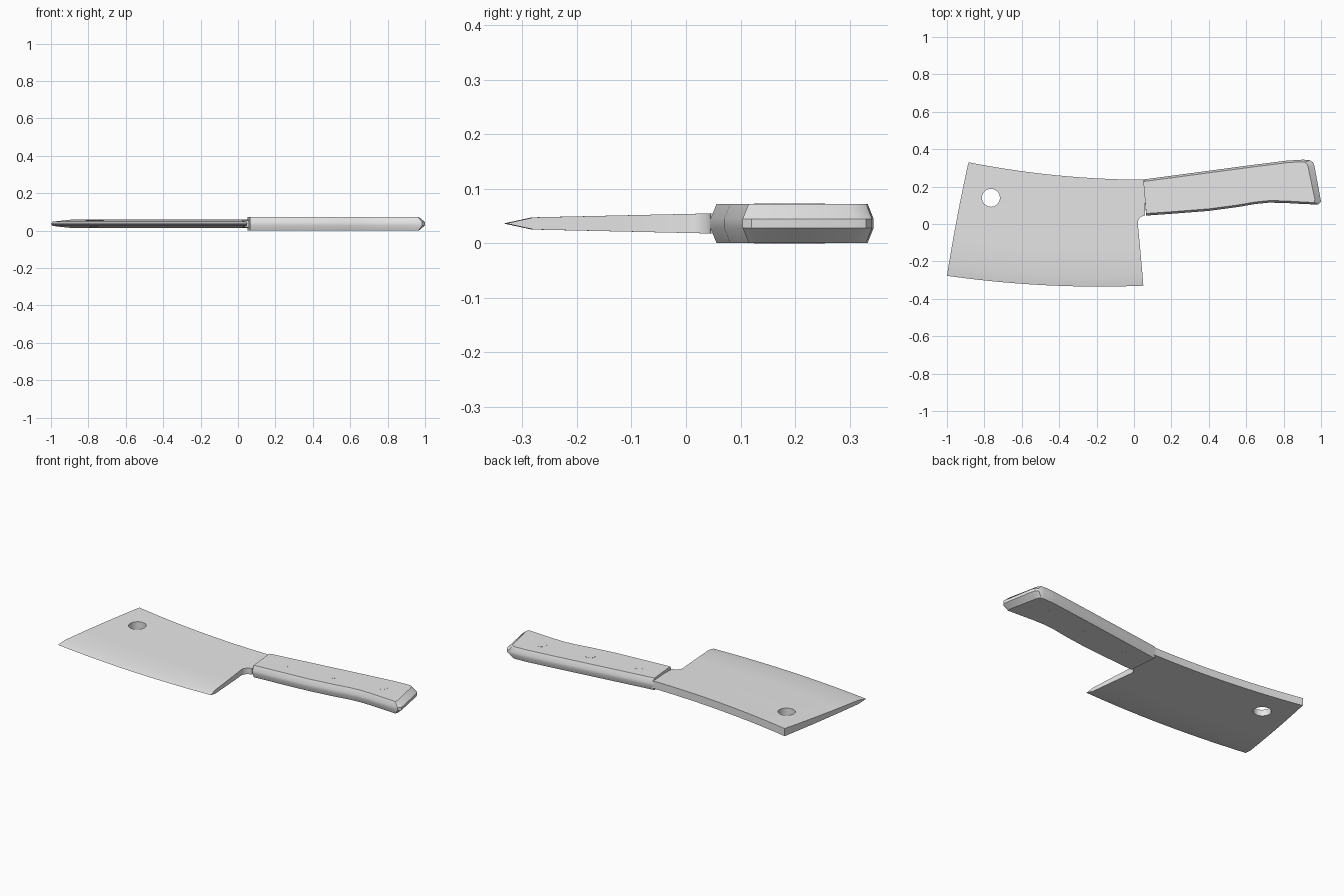
import bpy, bmesh, math
from mathutils import Vector

if "Cube" in bpy.data.objects:
    bpy.data.objects.remove(bpy.data.objects["Cube"])

MID = 0.0365  # height of the flat centre plane

steel = bpy.data.materials.new("plain grey")
steel.use_nodes = True
grey = (0.8, 0.8, 0.8, 1)
steel.diffuse_color = grey
steel.node_tree.nodes["Principled BSDF"].inputs["Base Color"].default_value = grey


def lerp(a, b, t):
    return a + (b - a) * t


def make_object(name, bm):
    bmesh.ops.remove_doubles(bm, verts=bm.verts, dist=0.00001)
    bmesh.ops.recalc_face_normals(bm, faces=bm.faces)
    mesh = bpy.data.meshes.new(name)
    bm.to_mesh(mesh)
    bm.free()
    mesh.materials.append(steel)
    obj = bpy.data.objects.new(name, mesh)
    bpy.context.collection.objects.link(obj)
    return obj


def activate(obj):
    bpy.ops.object.select_all(action='DESELECT')
    obj.select_set(True)
    bpy.context.view_layer.objects.active = obj


def smooth(obj):
    activate(obj)
    bpy.ops.object.shade_smooth_by_angle(angle=math.radians(30))


def cylinder(name, x, y, radius, depth, segments):
    bm = bmesh.new()
    bmesh.ops.create_cone(bm, cap_ends=True, segments=segments,
                          radius1=radius, radius2=radius, depth=depth)
    bmesh.ops.translate(bm, verts=bm.verts, vec=(x, y, MID))
    return make_object(name, bm)


# Blade: rows run from cutting edge to spine, each as (fraction, heel x)
rows = [(0, 0.05), (0.09, 0.046), (0.35, 0.033)]
for i in range(7):
    a = math.pi / 2 * i / 6
    rows.append((0.591 + 0.0705 * math.sin(a), 0.06 - 0.04 * math.cos(a)))
rows += [(0.82, 0.06), (1, 0.06)]
COLS = 14


def blade_point(v, heel, t, side):
    toe = -1 + 0.115 * v - 0.02 * v * (1 - v)
    edge = -0.277 - 0.148 * t + 0.095 * t * t
    spine = 0.33 - 0.186 * t + 0.093 * t * t
    half = 0.01 + 0.0127 * v if v > 0 else 0
    return Vector((lerp(toe, heel, t), lerp(edge, spine, v), MID + side * half))


bm = bmesh.new()
grids = []
for side in (1, -1):
    grid = [[bm.verts.new(blade_point(v, heel, c / COLS, side))
             for c in range(COLS + 1)] for v, heel in rows]
    grids.append(grid)
    for low, high in zip(grid, grid[1:]):
        for c in range(COLS):
            bm.faces.new((low[c], low[c + 1], high[c + 1], high[c]))
upper, lower = grids
for c in range(COLS):
    bm.faces.new((upper[-1][c], upper[-1][c + 1], lower[-1][c + 1], lower[-1][c]))
for c in (0, COLS):
    for r in range(len(rows) - 1):
        bm.faces.new((upper[r][c], upper[r + 1][c], lower[r + 1][c], lower[r][c]))
blade = make_object("blade", bm)

# Hanging hole near the toe
cutter = cylinder("hole_cutter", -0.765, 0.14, 0.048, 0.2, 32)
cutter.hide_render = True
cut = blade.modifiers.new("hanging hole", 'BOOLEAN')
cut.operation = 'DIFFERENCE'
cut.solver = 'EXACT'
cut.object = cutter
activate(blade)
bpy.ops.object.modifier_apply(modifier=cut.name)
bpy.data.objects.remove(cutter)
smooth(blade)

# Handle: outline points with the chamfer inset of the flat faces (x, y, dx, dy)
c = 0.011
outline = [
    (0.065, 0.045, 0, c), (0.22, 0.056, 0, c), (0.4, 0.07, 0, c), (0.55, 0.09, 0, c),
    (0.65, 0.107, 0, c), (0.72, 0.114, 0, c), (0.8, 0.113, 0, c), (0.9, 0.107, 0, c),
    (0.985, 0.104, -0.022, c), (1, 0.12, -0.033, c),
    (0.965, 0.31, -0.033, -0.01), (0.957, 0.33, -0.031, -c),
    (0.94, 0.341, -0.025, -c), (0.905, 0.344, -0.01, -c), (0.82, 0.339, 0, -c),
    (0.65, 0.318, 0, -c), (0.35, 0.278, 0, -c), (0.05, 0.238, 0, -c)]
bm = bmesh.new()
rings = [[bm.verts.new((x + dx * k, y + dy * k, z)) for x, y, dx, dy in outline]
         for z, k in ((0.0005, 1), (0.028, 0), (0.045, 0), (0.0725, 1))]
for low, high in zip(rings, rings[1:]):
    for i in range(len(outline)):
        j = (i + 1) % len(outline)
        bm.faces.new((low[i], low[j], high[j], high[i]))
bm.faces.new(rings[0])
bm.faces.new(rings[-1])
smooth(make_object("handle", bm))

# Rivets, almost flush with both faces of the handle
for i, (x, y) in enumerate(((0.2, 0.155), (0.5, 0.19), (0.8, 0.225))):
    smooth(cylinder(f"rivet_{i + 1}", x, y, 0.03, 2 * MID, 24))
